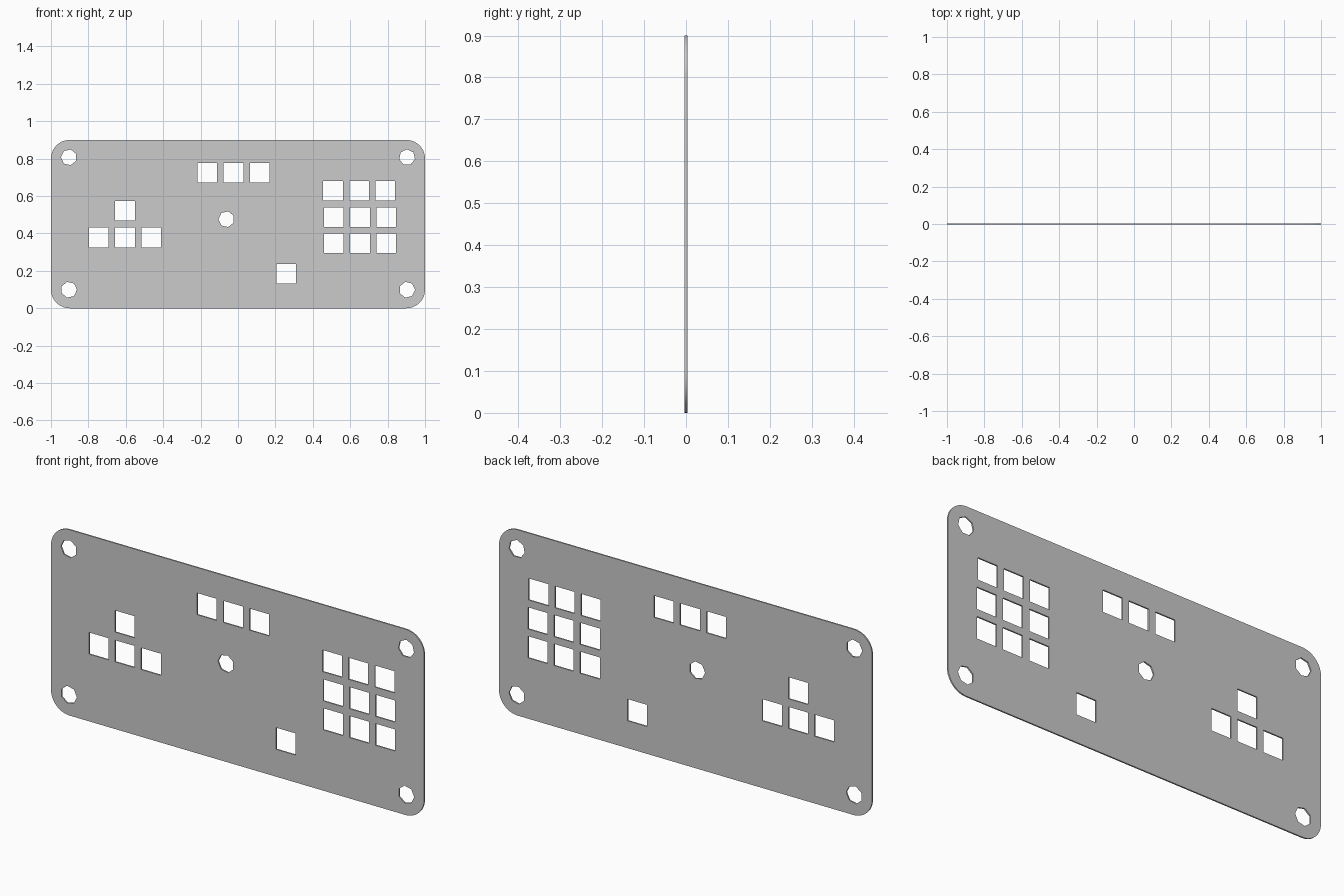
import bpy, math

if "Cube" in bpy.data.objects:
    bpy.data.objects.remove(bpy.data.objects["Cube"])

H, R, T = 0.90, 0.10, 0.007   # plate height, corner radius, thickness

# Flat 2D curve: the outline plus every cut-out as an inner loop
curve = bpy.data.curves.new("switch_plate", 'CURVE')
curve.dimensions = '2D'
curve.fill_mode = 'BOTH'
curve.extrude = T / 2


def loop(points):
    s = curve.splines.new('POLY')
    s.points.add(len(points) - 1)
    for p, (x, z) in zip(s.points, points):
        p.co = (x, z, 0, 1)
    s.use_cyclic_u = True


def ngon(x, z, r, n, start):
    loop([(x + r * math.cos(math.radians(start) + math.tau * i / n),
           z + r * math.sin(math.radians(start) + math.tau * i / n)) for i in range(n)])


def square(x, z, h=0.0525):
    loop([(x - h, z - h), (x + h, z - h), (x + h, z + h), (x - h, z + h)])


# Rounded rectangular outline
outline = []
corners = [(1 - R, H - R), (-1 + R, H - R), (-1 + R, R), (1 - R, R)]
for k, (cx, cz) in enumerate(corners):
    for i in range(13):
        a = math.radians(90 * k + 90 * i / 12)
        outline.append((cx + R * math.cos(a), cz + R * math.sin(a)))
loop(outline)

# Seven-sided screw holes: four corners and one in the middle
for x, z, start in [(-0.904, 0.807, 180), (0.904, 0.807, 90),
                    (-0.904, 0.099, 0), (0.904, 0.099, 0), (-0.062, 0.476, 180)]:
    ngon(x, z, 0.043, 7, start)

# Top row of three key openings
for x in (-0.164, -0.024, 0.116):
    square(x, 0.724)

# Arrow cluster
square(-0.604, 0.522)
for x in (-0.744, -0.604, -0.464):
    square(x, 0.378)

# Single lower key
square(0.258, 0.185)

# Three by three pad; the top row sits slightly to the left
for z, dx in ((0.628, -0.004), (0.487, 0), (0.347, 0)):
    for x in (0.512, 0.652, 0.792):
        square(x + dx, z)

# Stand the plate upright and turn it into a mesh
plate = bpy.data.objects.new("switch_plate", curve)
bpy.context.collection.objects.link(plate)
plate.rotation_euler = (math.radians(90), 0, 0)
bpy.context.view_layer.objects.active = plate
plate.select_set(True)
bpy.ops.object.convert(target='MESH')
bpy.ops.object.transform_apply(location=False, rotation=True, scale=False)
bpy.ops.object.shade_smooth_by_angle(angle=math.radians(20))
